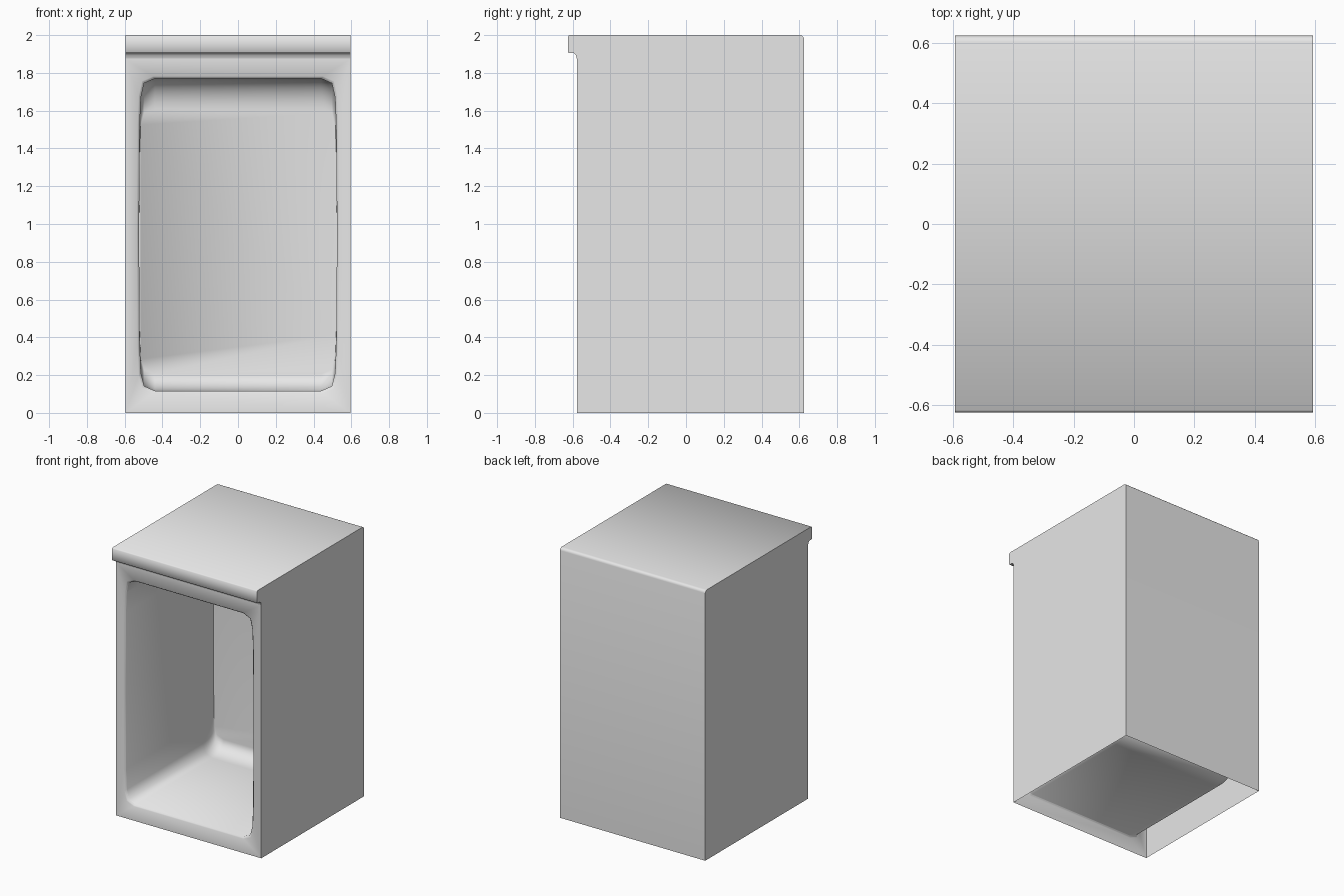
import bpy
import bmesh
from math import sin, cos, pi, radians

cube = bpy.data.objects.get("Cube")
if cube:
    bpy.data.objects.remove(cube, do_unlink=True)

GREY = (0.8, 0.8, 0.8, 1)
grey = bpy.data.materials.new("light_grey")
grey.use_nodes = True
grey.diffuse_color = GREY
grey.node_tree.nodes["Principled BSDF"].inputs["Base Color"].default_value = GREY

HALF_W, FRONT, LEDGE = 0.595, -0.578, 1.875
Z_LOW, Z_HIGH, BACK = 0.117, 1.77, 0.46


def finish(bm, name, angle):
    mesh = bpy.data.meshes.new(name)
    bm.to_mesh(mesh)
    bm.free()
    mesh.materials.append(grey)
    obj = bpy.data.objects.new(name, mesh)
    bpy.context.collection.objects.link(obj)
    bpy.ops.object.select_all(action="DESELECT")
    obj.select_set(True)
    bpy.context.view_layer.objects.active = obj
    bpy.ops.object.shade_smooth_by_angle(angle=radians(angle))


def bridge(bm, a, b):
    n = len(a)
    for i in range(n):
        j = (i + 1) % n
        bm.faces.new((a[i], a[j], b[j], b[i]))


# Outer shell: side profile swept across the width, open underneath
profile = [(FRONT, 0), (FRONT, LEDGE), (-0.583, 1.895), (-0.595, 1.905),
           (-0.62, 1.905), (-0.625, 1.91), (-0.625, 1.992), (-0.618, 2),
           (0.605, 2), (0.615, 1.997), (0.622, 1.99), (0.625, 1.98), (0.625, 0)]
bm = bmesh.new()
left = [bm.verts.new((HALF_W, y, z)) for y, z in profile]
right = [bm.verts.new((-HALF_W, y, z)) for y, z in profile]
for i in range(1, len(profile) - 1):
    bm.faces.new((left[i], left[i + 1], right[i + 1], right[i]))
bm.faces.new(left)
bm.faces.new(right)
bmesh.ops.recalc_face_normals(bm, faces=bm.faces)
if max(bm.faces, key=lambda f: f.calc_center_median().z).normal.z < 0:
    bmesh.ops.reverse_faces(bm, faces=bm.faces)
finish(bm, "cabinet_shell", 50)

# Opening outline: right half from bottom to top, then mirrored
half = [(0.44, Z_LOW), (0.497, 0.142), (0.514, 0.21), (0.52, 0.36),
        (0.524, 0.95), (0.52, 1.52), (0.514, 1.67), (0.497, 1.745), (0.44, Z_HIGH)]
outline = half + [(-x, z) for x, z in reversed(half)]
MID = (Z_LOW + Z_HIGH) / 2

bm = bmesh.new()


def ring(y, low=0.0, high=0.0, widen=0.0):
    """Opening outline at depth y, raised below and lowered above."""
    verts = []
    for x, z in outline:
        t = (z - Z_LOW) / (Z_HIGH - Z_LOW)
        z += low * (1 - t) - high * t
        x *= 1 + widen / 0.524
        z = MID + (z - MID) * (1 + widen / (MID - Z_LOW))
        verts.append(bm.verts.new((x, y, z)))
    return verts


# Rounded rim, straight walls, then coves at the floor and ceiling of the back
rings = []
RIM = 0.012
for k in range(4):
    a = k / 3 * pi / 2
    rings.append(ring(FRONT + RIM * sin(a) ** 1, widen=RIM * (1 - sin(a)) if k else RIM))
COVE, LOW, HIGH = 0.13, 0.09, 0.16
for k in range(9):
    a = k / 8 * pi / 2
    rings.append(ring(BACK - COVE * (1 - sin(a)), LOW * (1 - cos(a)), HIGH * (1 - cos(a))))
for a, b in zip(rings, rings[1:]):
    bridge(bm, a, b)
bm.faces.new(rings[-1])

# Front panel around the opening
corners = [bm.verts.new((x, FRONT, z)) for x, z in
           ((-HALF_W, 0), (HALF_W, 0), (HALF_W, LEDGE), (-HALF_W, LEDGE))]
edges = [bm.edges.new((corners[i], corners[(i + 1) % 4])) for i in range(4)]
first = rings[0]
edges += [bm.edges.get((first[i], first[(i + 1) % len(first)])) for i in range(len(first))]
bmesh.ops.triangle_fill(bm, edges=edges, use_beauty=True)
bmesh.ops.recalc_face_normals(bm, faces=bm.faces)
if min(bm.faces, key=lambda f: f.calc_center_median().y).normal.y > 0:
    bmesh.ops.reverse_faces(bm, faces=bm.faces)
finish(bm, "front_panel_and_inner_compartment", 62)
